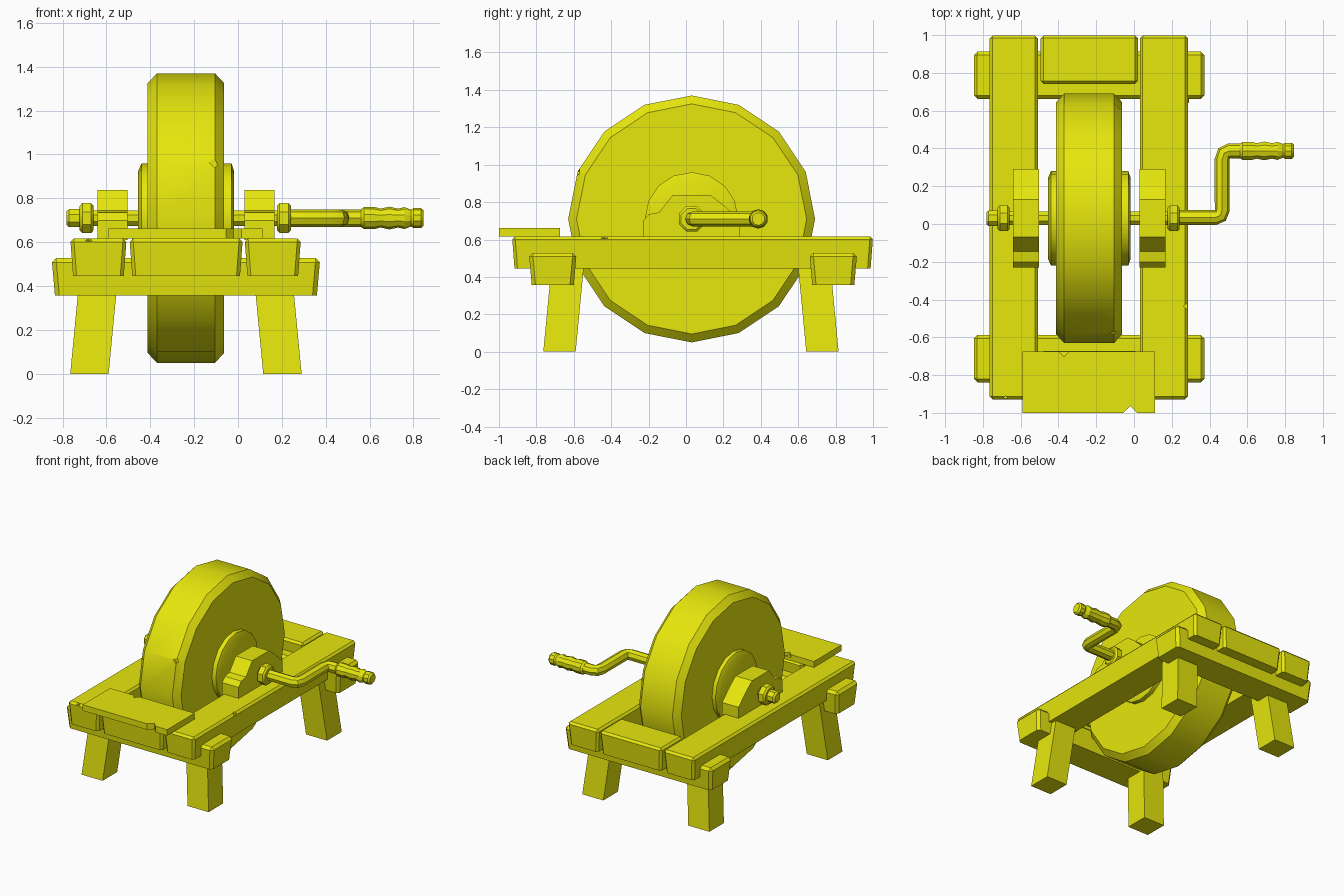
import bpy, bmesh, math
from mathutils import Matrix, Vector

if "Cube" in bpy.data.objects:
    bpy.data.objects.remove(bpy.data.objects["Cube"], do_unlink=True)

COLOUR = (0.8, 0.8, 0.004, 1)
yellow = bpy.data.materials.new("yellow")
yellow.use_nodes = True
yellow.diffuse_color = COLOUR
shader = next(n for n in yellow.node_tree.nodes if n.type == "BSDF_PRINCIPLED")
shader.inputs["Base Color"].default_value = COLOUR

CX, AY, AZ = -0.235, 0.03, 0.71   # middle of the frame, axle height


def select(ob):
    bpy.ops.object.select_all(action="DESELECT")
    ob.select_set(True)
    bpy.context.view_layer.objects.active = ob


def finish(name, bm):
    bmesh.ops.recalc_face_normals(bm, faces=bm.faces)
    mesh = bpy.data.meshes.new(name)
    bm.to_mesh(mesh)
    bm.free()
    ob = bpy.data.objects.new(name, mesh)
    bpy.context.collection.objects.link(ob)
    mesh.materials.append(yellow)
    return ob


def smooth(ob):
    select(ob)
    bpy.ops.object.shade_smooth_by_angle(angle=math.radians(32))


def beam(name, low, high, inset=0.0, bevel=0.0, lean=(0, 0)):
    """Box with its underside drawn in by inset and its top shifted by lean."""
    bm = bmesh.new()
    bmesh.ops.create_cube(bm, size=1)
    for v in bm.verts:
        top = v.co.z > 0
        for i in range(3):
            side = 1 if v.co[i] > 0 else -1
            v.co[i] = high[i] if side > 0 else low[i]
            if i < 2:
                v.co[i] += lean[i] if top else -side * inset
    if bevel:
        bottom = min(v.co.z for v in bm.verts)
        edges = [e for e in bm.edges if any(v.co.z > bottom + 0.01 for v in e.verts)]
        bmesh.ops.bevel(bm, geom=edges, offset=bevel, segments=1, affect="EDGES")
    return finish(name, bm)


def lathe(name, profile, sides, y=AY, phase=0.0):
    """Turn (x, radius) pairs around a line along x."""
    bm = bmesh.new()
    rings = []
    for x, r in profile:
        angles = [2 * math.pi * (k + phase) / sides for k in range(sides)]
        rings.append([bm.verts.new((x, y + r * math.sin(a), AZ + r * math.cos(a))) for a in angles])
    for a, b in zip(rings, rings[1:]):
        for k in range(sides):
            j = (k + 1) % sides
            bm.faces.new((a[k], a[j], b[j], b[k]))
    bm.faces.new(rings[0])
    bm.faces.new(rings[-1])
    ob = finish(name, bm)
    smooth(ob)
    return ob


def chip(ob, where, size, turn):
    """Knock a small wedge out of an edge."""
    bm = bmesh.new()
    bmesh.ops.create_cube(bm, size=1)
    spin = Matrix.Rotation(math.radians(45), 4, turn)
    bmesh.ops.transform(bm, verts=bm.verts, matrix=Matrix.Translation(where) @ spin @ Matrix.Diagonal((*size, 1)))
    cutter = finish("chip_cutter", bm)
    cutter.hide_render = True
    mod = ob.modifiers.new("chip", "BOOLEAN")
    mod.operation, mod.object, mod.solver = "DIFFERENCE", cutter, "EXACT"
    select(ob)
    bpy.ops.object.modifier_apply(modifier="chip")
    bpy.data.objects.remove(cutter, do_unlink=True)


# Timber frame: rails, end planks and cross beams
left_rail = beam("left_rail", (0.03, -0.93, 0.445), (0.287, 1.0, 0.617), 0.013, 0.016)
right_rail = beam("right_rail", (-0.765, -0.93, 0.445), (-0.508, 1.0, 0.617), 0.013, 0.016)
beam("back_plank", (-0.495, 0.74, 0.445), (0.022, 1.0, 0.617), 0.013, 0.016)
beam("front_plank", (-0.495, -0.93, 0.445), (0.022, -0.67, 0.617), 0.013, 0.016)
for name, y in (("front", -0.84), ("back", 0.66)):
    beam(name + "_cross_beam", (-0.85, y, 0.358), (0.375, y + 0.255, 0.528), 0.015, 0.02)
chip(left_rail, (0.29, -0.435, 0.62), (0.04, 0.04, 0.03), "Z")
chip(right_rail, (-0.68, -0.93, 0.62), (0.03, 0.03, 0.03), "Z")

# Splayed legs
for side, x in (("left", 0.115), ("right", -0.765)):
    for end, y in (("front", -0.763), ("back", 0.643)):
        lean = (-0.045 if x > 0 else 0.045, 0.045 if y < 0 else -0.045)
        beam(f"{end}_{side}_leg", (x, y, 0), (x + 0.175, y + 0.173, 0.47), lean=lean)

# Loose board over the front end
board = beam("front_board", (-0.59, -1.0, 0.617), (0.112, -0.675, 0.662))
chip(board, (-0.02, -1.0, 0.64), (0.05, 0.05, 0.2), "Z")
chip(board, (-0.37, -0.675, 0.66), (0.04, 0.04, 0.04), "Z")

# Grindstone and its hub
stone = lathe("grindstone", [(-0.412, 0.615), (-0.37, 0.66), (-0.105, 0.66), (-0.063, 0.615)], 16)
chip(stone, (-0.107, -0.588, 0.963), (0.035, 0.035, 0.035), "Y")
lathe("hub", [(-0.455, 0.215), (-0.44, 0.25), (-0.03, 0.25), (-0.018, 0.215)], 16)

# Bearing blocks, extruded from a side profile
BLOCK = [(-0.23, 0.61), (-0.23, 0.70), (-0.2, 0.735), (-0.145, 0.745), (-0.07, 0.838),
         (0.13, 0.838), (0.2, 0.785), (0.29, 0.70), (0.29, 0.61)]
for name, x in (("left_bearing", 0.03), ("right_bearing", -0.64)):
    bm = bmesh.new()
    face = bm.faces.new([bm.verts.new((x, y, z)) for y, z in BLOCK])
    new = bmesh.ops.extrude_face_region(bm, geom=[face])["geom"]
    bmesh.ops.translate(bm, vec=Vector((0.137, 0, 0)), verts=[v for v in new if isinstance(v, bmesh.types.BMVert)])
    finish(name, bm)

# Axle with a nut at each side
lathe("axle", [(-0.782, 0.033), (-0.77, 0.045), (-0.72, 0.045), (-0.715, 0.038), (0.24, 0.038)], 8, phase=0.5)
for name, x in (("left_nut", 0.178), ("right_nut", -0.722)):
    lathe(name, [(x, 0.06), (x + 0.012, 0.074), (x + 0.052, 0.074), (x + 0.064, 0.06)], 8, phase=0.5)

# Bent crank
curve = bpy.data.curves.new("crank", "CURVE")
curve.dimensions = "3D"
curve.bevel_depth, curve.bevel_resolution, curve.use_fill_caps = 0.04, 2, True
path = [(0.2, 0.035), (0.43, 0.035), (0.457, 0.045), (0.467, 0.075), (0.467, 0.34),
        (0.477, 0.375), (0.505, 0.387), (0.6, 0.387)]
spline = curve.splines.new("POLY")
spline.points.add(len(path) - 1)
for p, (x, y) in zip(spline.points, path):
    p.co = (x, y, AZ, 1)
crank = bpy.data.objects.new("crank", curve)
bpy.context.collection.objects.link(crank)
curve.materials.append(yellow)
select(crank)
bpy.ops.object.convert(target="MESH")
smooth(bpy.context.object)

# Waved hand grip
GRIP = [(0.56, 0.04), (0.575, 0.05), (0.625, 0.05), (0.65, 0.043), (0.69, 0.052), (0.73, 0.043),
        (0.76, 0.05), (0.79, 0.038), (0.8, 0.045), (0.835, 0.045), (0.847, 0.034)]
lathe("hand_grip", GRIP, 10, y=0.387)
